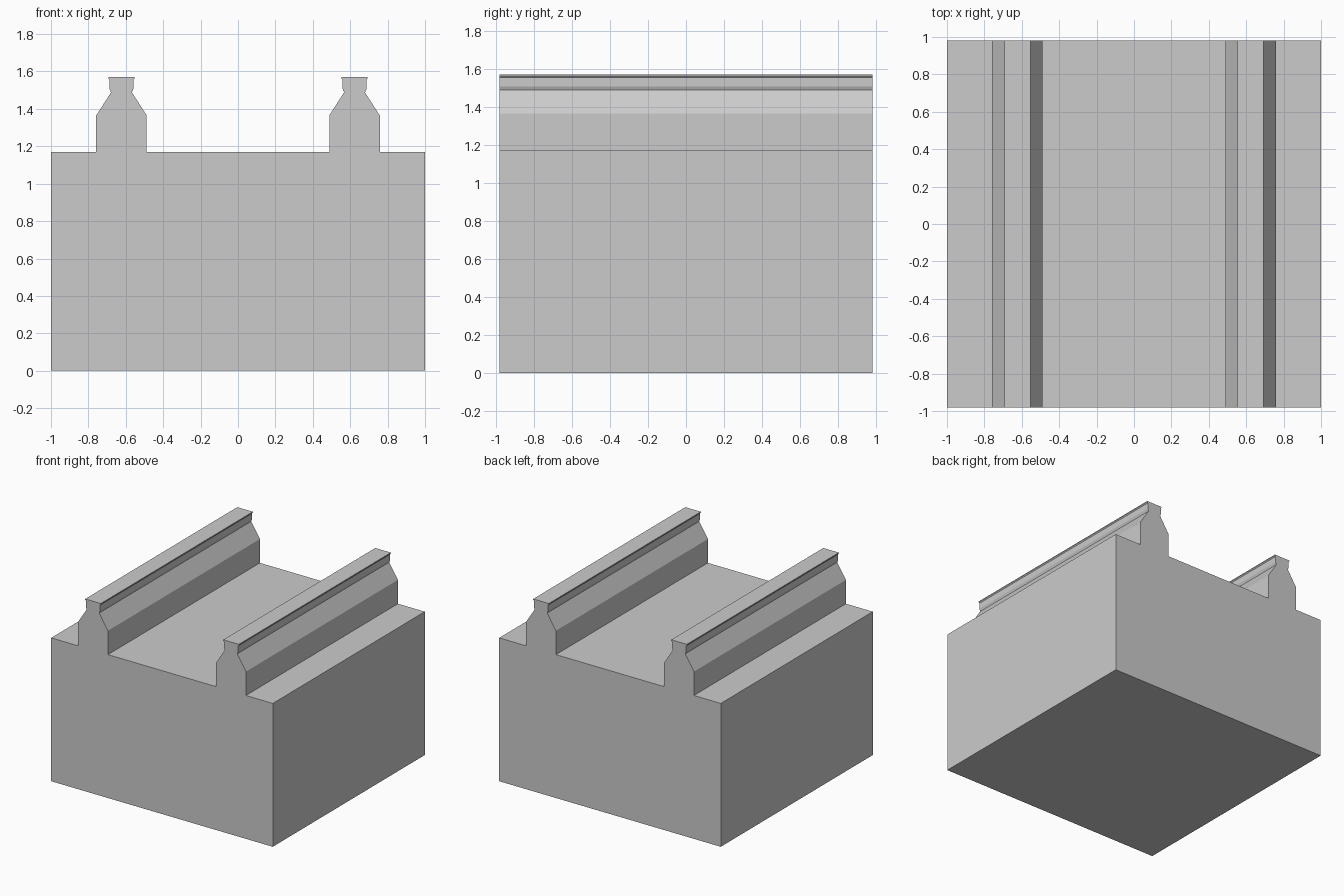
import bpy
import bmesh

if "Cube" in bpy.data.objects:
    bpy.data.objects.remove(bpy.data.objects["Cube"])

HALF_LENGTH = 0.98
BASE_TOP = 1.17
RAIL_X = 0.623

# Half-width and height up one side of a rail: web, shoulder, neck, head
rail_side = [(0.135, BASE_TOP), (0.135, 1.365), (0.056, 1.488),
             (0.064, 1.508), (0.064, 1.555), (0.07, 1.563), (0.07, 1.57)]


def extrude_profile(name, points, half_length):
    """Extrude a closed x-z outline along y."""
    bm = bmesh.new()
    face = bm.faces.new([bm.verts.new((x, -half_length, z)) for x, z in points])
    result = bmesh.ops.extrude_face_region(bm, geom=[face])
    moved = [v for v in result["geom"] if isinstance(v, bmesh.types.BMVert)]
    bmesh.ops.translate(bm, verts=moved, vec=(0, 2 * half_length, 0))
    bmesh.ops.recalc_face_normals(bm, faces=bm.faces)
    mesh = bpy.data.meshes.new(name)
    bm.to_mesh(mesh)
    bm.free()
    obj = bpy.data.objects.new(name, mesh)
    bpy.context.collection.objects.link(obj)
    return obj


# Right half of the section: base corner, then over the rail toward the centre
outer = [(RAIL_X + w, z) for w, z in rail_side]
inner = [(RAIL_X - w, z) for w, z in reversed(rail_side)]
right = [(1, 0), (1, BASE_TOP)] + outer + inner

# Whole section, mirrored across x = 0, forms one solid track block
left = [(-x, z) for x, z in reversed(right)]
extrude_profile("track_block_with_rails", right + left, HALF_LENGTH)
